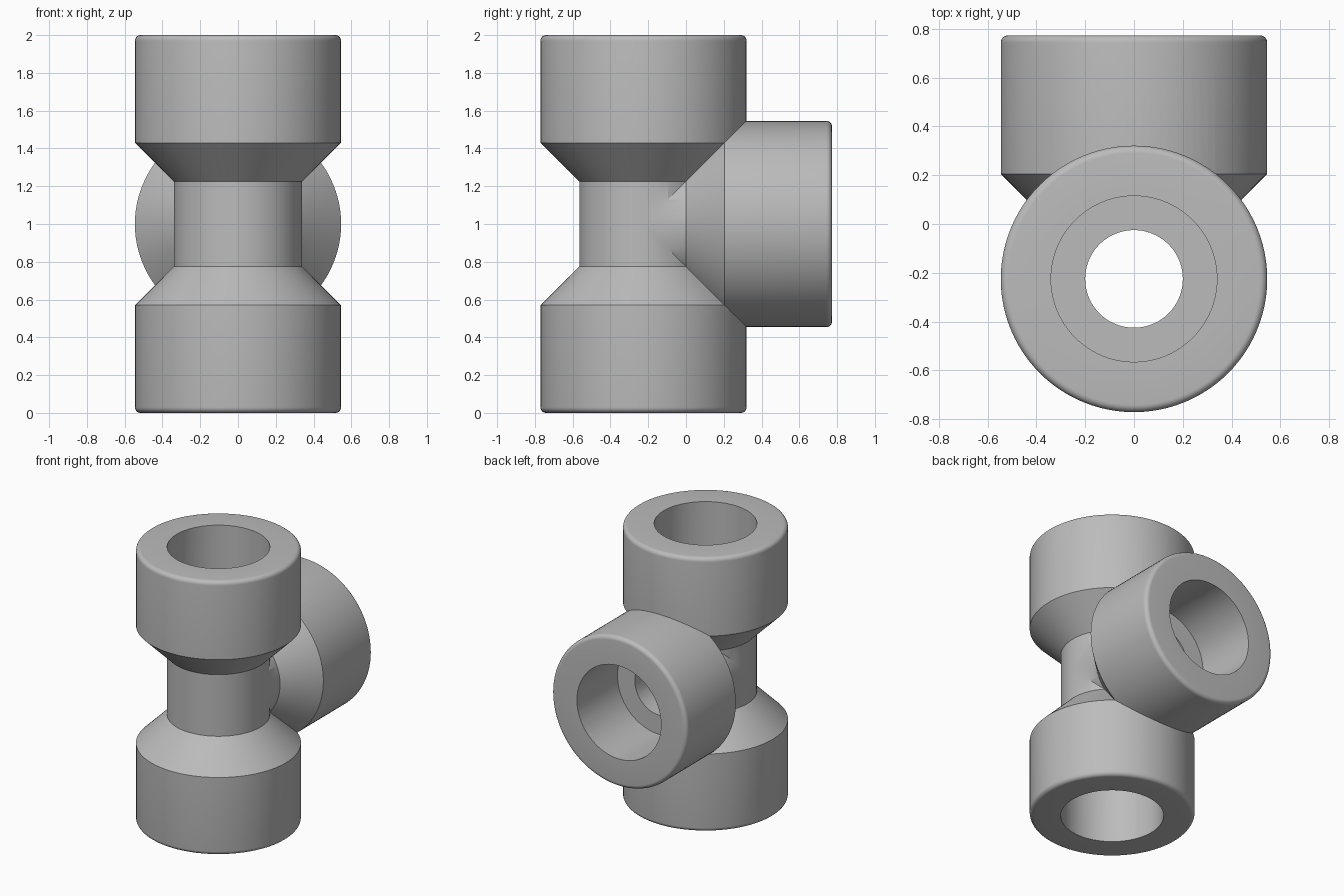
import bpy, bmesh, math
from mathutils import Matrix, Vector

if "Cube" in bpy.data.objects:
    bpy.data.objects.remove(bpy.data.objects["Cube"])

SEGMENTS = 96
AXIS_Y = -0.225       # run axis position
OUTER, NECK, BORE = 0.546, 0.34, 0.2
SOCKET = 0.34         # socket radius
REACH = 0.998         # junction centre to branch face
FILLET = 0.03

grey = bpy.data.materials.new("fitting grey")
grey.use_nodes = True
grey.diffuse_color = (0.5, 0.5, 0.5, 1)
grey.node_tree.nodes["Principled BSDF"].inputs["Base Color"].default_value = (0.5, 0.5, 0.5, 1)

CENTRE = Matrix.Translation((0, AXIS_Y, 1))
TO_BACK = CENTRE @ Matrix.Rotation(-math.pi / 2, 4, "X")


def lathe(name, profile, matrix):
    """Revolve (radius, height) points around local z into a closed solid."""
    bm = bmesh.new()
    verts = [bm.verts.new((r, 0, h)) for r, h in profile]
    edges = [bm.edges.new(pair) for pair in zip(verts, verts[1:])]
    bmesh.ops.spin(bm, geom=verts + edges, cent=(0, 0, 0), axis=(0, 0, 1),
                   angle=2 * math.pi, steps=SEGMENTS)
    bmesh.ops.remove_doubles(bm, verts=bm.verts, dist=1e-5)
    bmesh.ops.recalc_face_normals(bm, faces=bm.faces)
    bm.transform(matrix)
    mesh = bpy.data.meshes.new(name)
    bm.to_mesh(mesh)
    bm.free()
    mesh.materials.append(grey)
    obj = bpy.data.objects.new(name, mesh)
    bpy.context.collection.objects.link(obj)
    return obj


def collar(end):
    """Outer half profile: neck, cone, collar and rounded rim."""
    points = [(NECK, 0.225), (OUTER, 0.43)]
    for i in range(7):
        a = math.pi / 2 * i / 6
        points.append((OUTER - FILLET + FILLET * math.cos(a),
                       end - FILLET + FILLET * math.sin(a)))
    return points + [(0, end)]


def hole(end):
    """Inner half profile: narrow bore stepping up to the socket."""
    return [(BORE, 0.53), (SOCKET, 0.53), (SOCKET, end + 0.1), (0, end + 0.1)]


def mirrored(half):
    return [(r, -h) for r, h in reversed(half)] + half


def combine(target, tool, operation):
    mod = target.modifiers.new(operation.lower(), "BOOLEAN")
    mod.operation = operation
    mod.solver = "MANIFOLD"
    mod.object = tool
    bpy.context.view_layer.objects.active = target
    bpy.ops.object.modifier_apply(modifier=mod.name)
    bpy.data.objects.remove(tool)


# Solid outer shape: straight run plus the rear branch
fitting = lathe("tee_fitting", mirrored(collar(1.0)), CENTRE)
branch = lathe("branch", [(0, 0), (NECK, 0)] + collar(REACH), TO_BACK)
combine(fitting, branch, "UNION")

# Stepped bores through the run and the branch
run_bore = lathe("run_bore", mirrored(hole(1.0)), CENTRE)
branch_bore = lathe("branch_bore", [(0, 0), (BORE, 0)] + hole(REACH), TO_BACK)
combine(run_bore, branch_bore, "UNION")
combine(fitting, run_bore, "DIFFERENCE")

# Smooth curved walls, crisp rims and steps
bpy.ops.object.select_all(action="DESELECT")
fitting.select_set(True)
bpy.context.view_layer.objects.active = fitting
bpy.ops.object.shade_smooth_by_angle(angle=math.radians(30))
